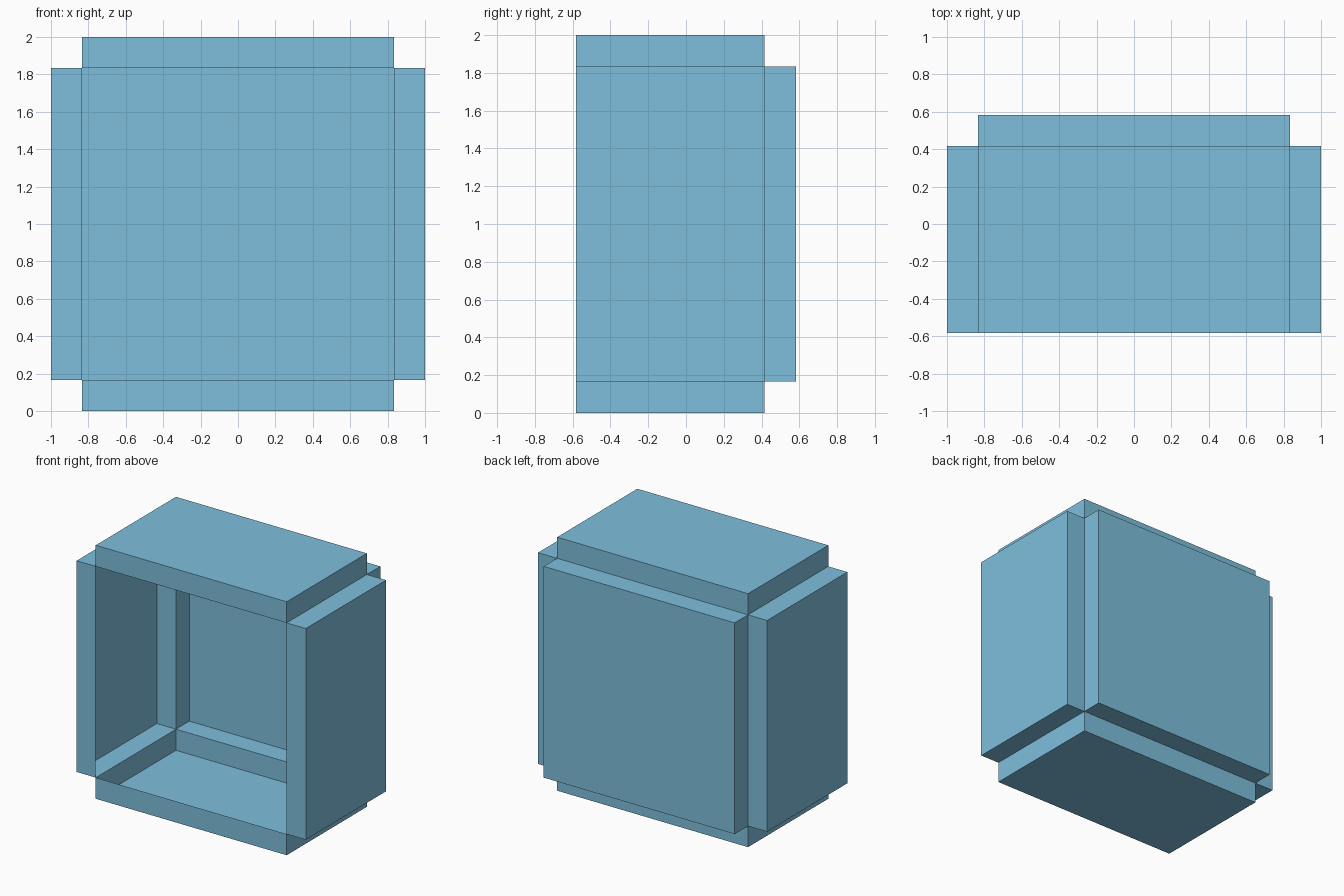
import bpy, bmesh
from mathutils import Matrix, Vector

if "Cube" in bpy.data.objects:
    bpy.data.objects.remove(bpy.data.objects["Cube"])

STEP = 1 / 6                      # how far each panel stands out
CORE = Vector((5 / 3, 1.0, 5 / 3))  # inner box

# Core box, pushed forward so the back panel keeps the whole centred
bm = bmesh.new()
bmesh.ops.create_cube(bm, size=1.0, matrix=Matrix.Translation((0, -STEP / 2, 1))
                      @ Matrix.Diagonal((*CORE, 1)))
bm.normal_update()

# Open front
front = [f for f in bm.faces if f.normal.y < -0.9]
bmesh.ops.delete(bm, geom=front, context='FACES_ONLY')

# Hollow raised panels on the remaining five sides
panels = bmesh.ops.extrude_discrete_faces(bm, faces=bm.faces[:])["faces"]
for face in panels:
    face.normal_update()
    bmesh.ops.translate(bm, verts=face.verts[:], vec=face.normal * STEP)
bm.normal_update()

mesh = bpy.data.meshes.new("open_case")
bm.to_mesh(mesh)
bm.free()
case = bpy.data.objects.new("open_case", mesh)
bpy.context.collection.objects.link(case)

# Light blue finish
blue = bpy.data.materials.new("light_blue")
blue.diffuse_color = (0.21, 0.52, 0.72, 1)
blue.use_nodes = True
blue.node_tree.nodes["Principled BSDF"].inputs["Base Color"].default_value = blue.diffuse_color
mesh.materials.append(blue)
